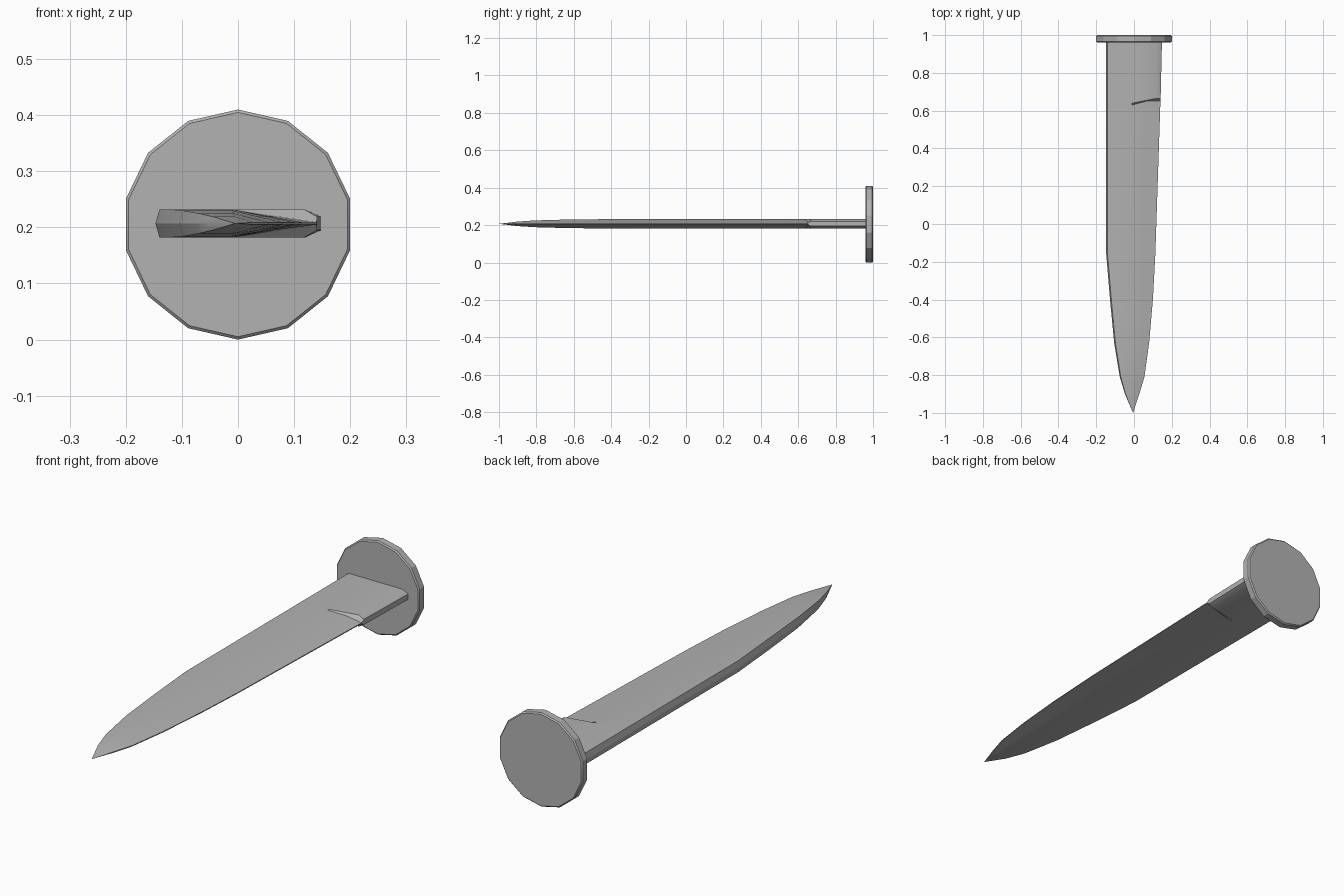
import bpy, bmesh, math
from mathutils import Matrix

cube = bpy.data.objects.get("Cube")
if cube:
    bpy.data.objects.remove(cube, do_unlink=True)

MID = 0.205  # height of the long axis

steel = bpy.data.materials.new("grey steel")
steel.use_nodes = True
steel.diffuse_color = (0.45, 0.45, 0.45, 1)
steel.node_tree.nodes["Principled BSDF"].inputs["Base Color"].default_value = (0.45, 0.45, 0.45, 1)


def finish(bm, name, angle):
    bmesh.ops.recalc_face_normals(bm, faces=bm.faces)
    mesh = bpy.data.meshes.new(name)
    bm.to_mesh(mesh)
    bm.free()
    mesh.materials.append(steel)
    obj = bpy.data.objects.new(name, mesh)
    bpy.context.collection.objects.link(obj)
    bpy.ops.object.select_all(action='DESELECT')
    obj.select_set(True)
    bpy.context.view_layer.objects.active = obj
    bpy.ops.object.shade_smooth_by_angle(angle=math.radians(angle))
    return obj


# Round end plate: fourteen sides, one corner straight up, softened rims
bm = bmesh.new()
bmesh.ops.create_cone(bm, cap_ends=True, segments=14, radius1=0.205, radius2=0.205, depth=0.04)
rims = [e for e in bm.edges if abs(e.verts[0].co.z - e.verts[1].co.z) < 0.001]
bmesh.ops.bevel(bm, geom=rims, offset=0.005, segments=1, affect='EDGES')
bmesh.ops.transform(bm, verts=bm.verts,
                    matrix=Matrix.Translation((0, 0.98, MID)) @ Matrix.Rotation(math.pi / 2, 4, 'X'))
finish(bm, "end_plate", 20)


def section(bm, y, spine, ridge, edge, thick, bevel=None, lip=0.002, slant=0):
    """Ring across the blade: blunt spine, flat side, then a slope to the edge."""
    if bevel is None:  # point halfway down the sharpened slope
        bevel, bevel_z = (ridge + edge) / 2, (thick + lip) / 2
    else:
        bevel_z = thick
    half = [(spine + 0.007 * thick / 0.025, y, thick), (ridge, y, thick),
            (bevel, y + slant, bevel_z), (edge, y + slant, lip)]
    pts = [(spine, y, 0)] + half + [(x, v, -z) for x, v, z in reversed(half)]
    return [bm.verts.new((x, v, z + MID + 0.002)) for x, v, z in pts]


# Blade: thick base, short step down to the sharpened part, then the taper
bm = bmesh.new()
rings = [
    section(bm, 0.965, -0.147, -0.01, 0.148, 0.025, 0.12, 0.012),
    section(bm, 0.64, -0.147, -0.01, 0.141, 0.025, 0.118, 0.012, 0.025),
    section(bm, 0.63, -0.147, -0.01, 0.140, 0.025, slant=0.02),
    section(bm, -0.16, -0.147, -0.01, 0.113, 0.025),
    section(bm, -0.40, -0.127, -0.01, 0.100, 0.025),
    section(bm, -0.63, -0.105, -0.01, 0.080, 0.023),
    section(bm, -0.81, -0.075, -0.008, 0.055, 0.018),
    section(bm, -0.90, -0.048, -0.006, 0.028, 0.012),
]
for a, b in zip(rings, rings[1:]):
    for i in range(len(a)):
        j = (i + 1) % len(a)
        bm.faces.new((a[i], a[j], b[j], b[i]))
bm.faces.new(rings[0])
tip = bm.verts.new((-0.005, -1, MID + 0.002))
last = rings[-1]
for i in range(len(last)):
    bm.faces.new((last[i], last[(i + 1) % len(last)], tip))
finish(bm, "blade", 30)
